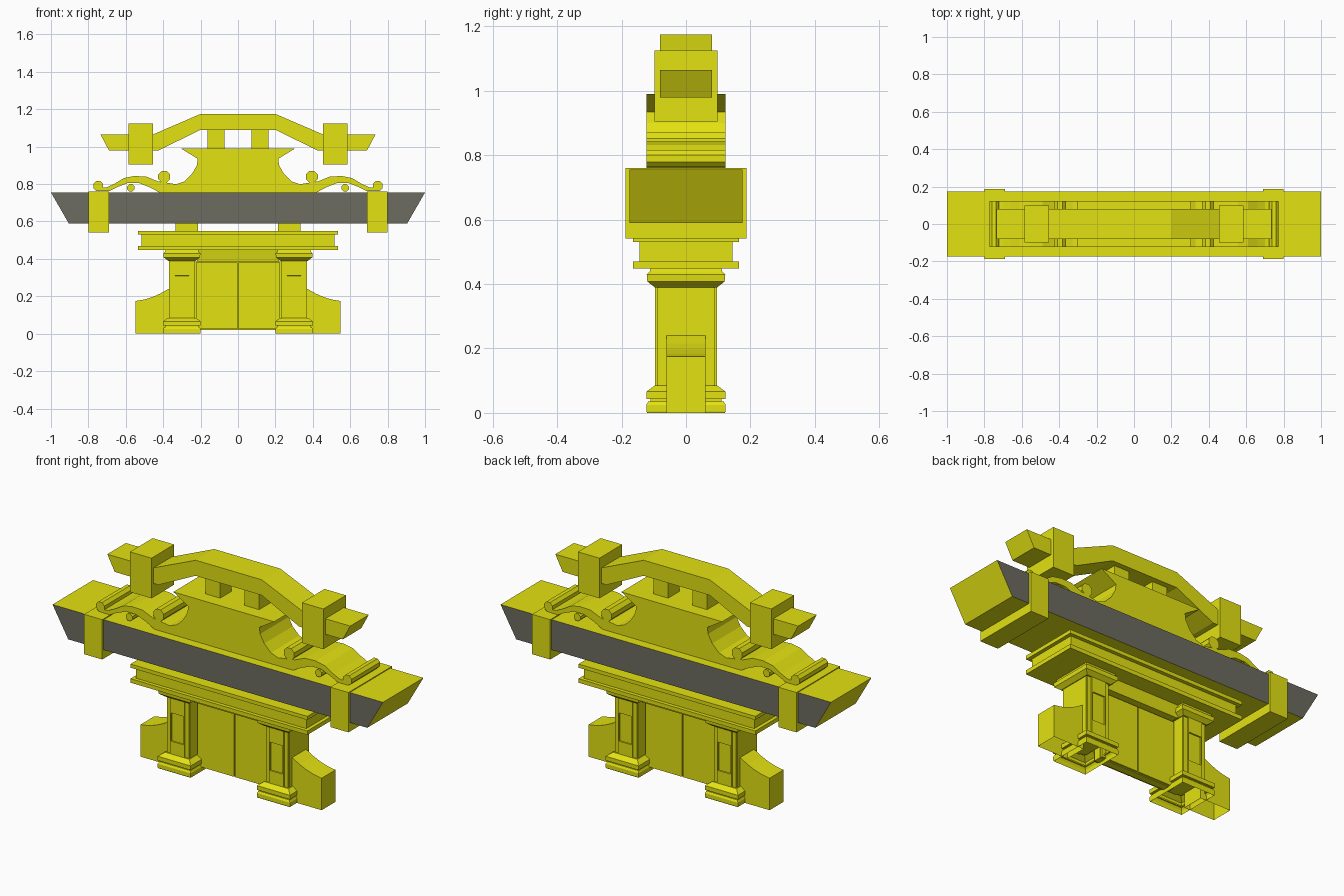
import bpy, bmesh, math

if "Cube" in bpy.data.objects:
    bpy.data.objects.remove(bpy.data.objects["Cube"])


def material(name, rgb):
    m = bpy.data.materials.new(name)
    m.diffuse_color = (*rgb, 1)
    m.use_nodes = True
    m.node_tree.nodes["Principled BSDF"].inputs["Base Color"].default_value = m.diffuse_color
    return m


YELLOW = material("yellow", (0.77, 0.76, 0.006))
GREY = material("slate_grey", (0.15, 0.15, 0.115))


def finish(bm, name):
    bmesh.ops.recalc_face_normals(bm, faces=bm.faces)
    me = bpy.data.meshes.new(name)
    bm.to_mesh(me)
    bm.free()
    ob = bpy.data.objects.new(name, me)
    bpy.context.collection.objects.link(ob)
    me.materials.append(YELLOW)
    return ob


def extrude_profile(name, pts, y):
    """Solid from an (x, z) outline, from -y to +y."""
    bm = bmesh.new()
    f = bm.faces.new([bm.verts.new((px, -y, pz)) for px, pz in pts])
    ext = bmesh.ops.extrude_face_region(bm, geom=[f], use_keep_orig=True)["geom"]
    bmesh.ops.translate(bm, vec=(0, 2 * y, 0),
                        verts=[v for v in ext if isinstance(v, bmesh.types.BMVert)])
    return finish(bm, name)


def box(name, x0, x1, y, z0, z1):
    return extrude_profile(name, [(x0, z0), (x1, z0), (x1, z1), (x0, z1)], y)


def loft(name, cx, hx, hy, levels, cap_bottom=True):
    """Stack of rectangles; each level is (z, inward offset)."""
    bm = bmesh.new()
    rings = []
    for z, o in levels:
        rings.append([bm.verts.new((cx + sx * (hx - o), sy * (hy - o), z))
                      for sx, sy in ((-1, -1), (1, -1), (1, 1), (-1, 1))])
    for a, b in zip(rings, rings[1:]):
        for i in range(4):
            j = (i + 1) % 4
            bm.faces.new((a[i], a[j], b[j], b[i]))
    bm.faces.new(rings[-1])
    if cap_bottom:
        bm.faces.new(rings[0])
    return finish(bm, name)


def roll(name, x, z, r, y):
    pts = [(x + r * math.cos(math.tau * (i + .5) / 8),
            z + r * math.sin(math.tau * (i + .5) / 8)) for i in range(8)]
    return extrude_profile(name, pts, y)


def mirrored(right):
    """Close a right-half outline with its mirror image."""
    return right + [(-x, z) for x, z in reversed(right)]


# arched ridge beam
extrude_profile("ridge_beam", mirrored([
    (.2, 1.175), (.455, 1.065), (.735, 1.065), (.69, .98), (.425, .98), (.2, 1.09)]), .08)

# crest with flared top and wavy scroll arms
extrude_profile("roof_crest", mirrored([
    (.305, .99), (.215, .935), (.22, .9), (.245, .855), (.285, .815), (.33, .799),
    (.38, .807), (.43, .815), (.49, .84), (.555, .843), (.61, .832), (.66, .802),
    (.7, .783), (.75, .778), (.75, .762), (.69, .762), (.65, .782), (.59, .806),
    (.53, .806), (.47, .782), (.42, .755)]), .123)

# main roof beam with grey front and back
roof = extrude_profile("roof_beam", [(-1, .755), (1, .755), (.905, .59), (-.905, .59)], .175)
roof.data.materials.append(GREY)
for p in roof.data.polygons:
    p.material_index = 1 if abs(p.normal.y) > .9 else 0

# stepped lintel
loft("lintel", 0, .535, .165, [(.448, 0), (.47, 0), (.47, .02), (.53, .02), (.53, 0), (.55, 0)])

# door head between the capitals
bm_head = loft("door_head", 0, .23, .075, [(.385, .012), (.45, 0)])

# doors: thin core shows as a groove between the leaves
box("door_core", -.23, .23, .02, .02, .385)

for s, side in ((-1, "left"), (1, "right")):
    def sbox(name, a, b, y, z0, z1):
        return box(f"{side}_{name}", min(s * a, s * b), max(s * a, s * b), y, z0, z1)

    # roof fittings
    sbox("ridge_block", .455, .585, .098, .905, 1.125)
    sbox("ridge_post", .073, .163, .05, .985, 1.095)
    sbox("beam_band", .69, .8, .188, .542, .76)
    sbox("roof_bracket", .215, .335, .1, .545, .595)
    roll(f"{side}_inner_scroll", s * .395, .839, .034, .123)
    roll(f"{side}_outer_scroll", s * .748, .79, .028, .123)
    roll(f"{side}_small_scroll", s * .573, .78, .021, .123)

    # door leaf
    sbox("door_leaf", .004, .225, .03, .024, .38)

    # column: core, pilaster with sunk panels, base and capital
    sbox("column_core", .23, .37, .085, .08, .395)
    pil = sbox("pilaster", .257, .343, .097, .08, .395)
    bm = bmesh.new()
    bm.from_mesh(pil.data)
    for f in [f for f in bm.faces if abs(f.normal.y) > .9]:
        n = f.normal.copy()
        bmesh.ops.inset_region(bm, faces=[f], thickness=.008)
        for v in f.verts:
            v.co.z = .155 if v.co.z < .23 else .31
        bmesh.ops.inset_region(bm, faces=[f], thickness=.001)
        for v in f.verts:
            v.co -= n * .008
    bm.to_mesh(pil.data)
    bm.free()
    sbox("column_flank", .234, .366, .09, .08, .39)
    loft(f"{side}_column_base", s * .3, .1, .123,
         [(0, .002), (.005, 0), (.025, 0), (.036, .006), (.036, .012), (.043, .012),
          (.043, 0), (.066, 0), (.085, .026)], cap_bottom=False)
    loft(f"{side}_capital", s * .3, .1, .123,
         [(.39, .026), (.408, .003), (.43, .001), (.438, .01), (.45, .013)])

    # low side wall with a swept top, open underneath
    wall = extrude_profile(f"{side}_wing_wall", [(s * x, z) for x, z in (
        (.365, 0), (.548, 0), (.548, .175), (.5, .183), (.455, .197), (.415, .215), (.365, .243))], .06)
    bm = bmesh.new()
    bm.from_mesh(wall.data)
    bmesh.ops.delete(bm, geom=[f for f in bm.faces if f.normal.z < -.9], context='FACES')
    bm.to_mesh(wall.data)
    bm.free()
